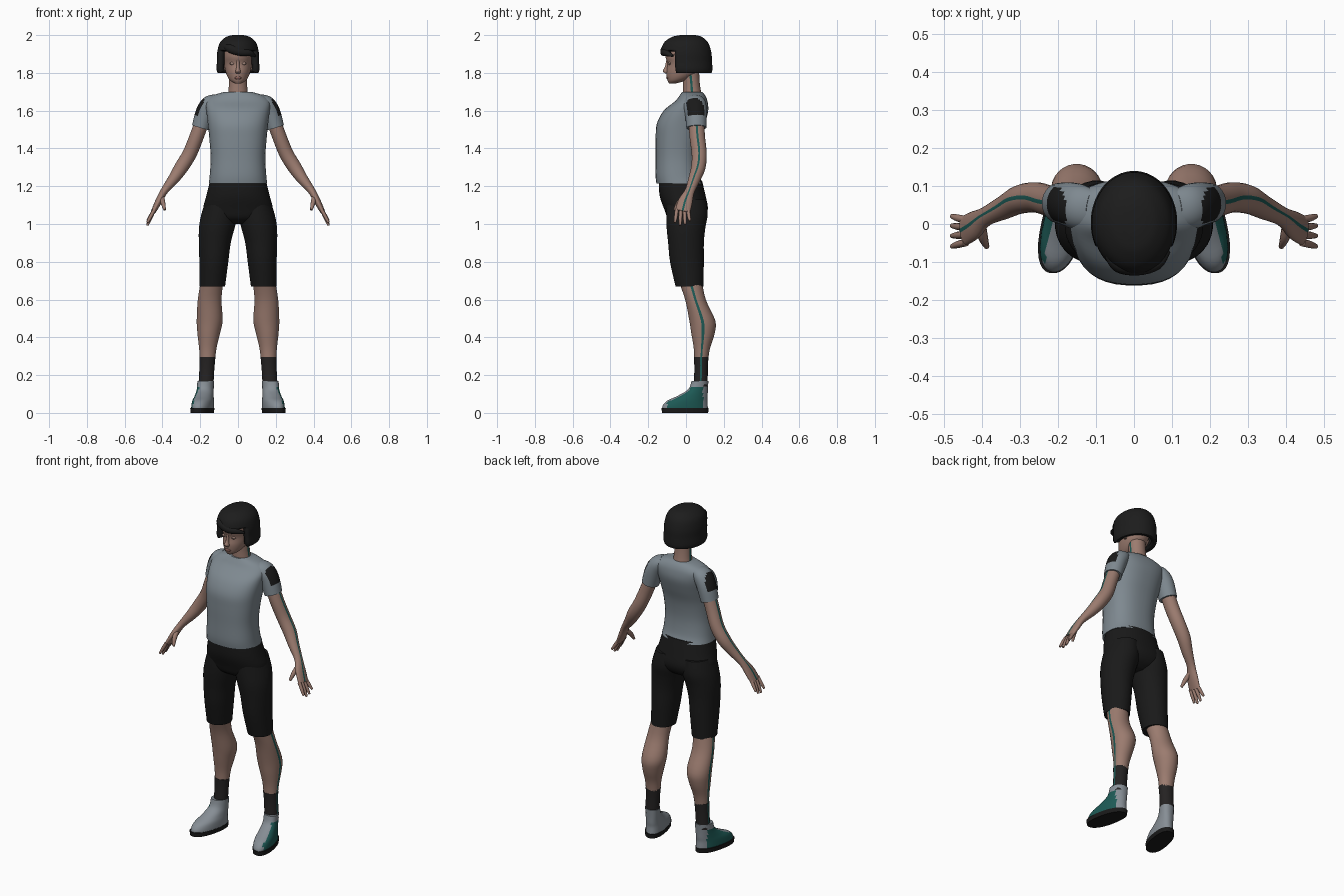
import bpy, bmesh
from math import cos, sin, pi, copysign, radians
from mathutils import Vector

if "Cube" in bpy.data.objects:
    bpy.data.objects.remove(bpy.data.objects["Cube"], do_unlink=True)


def material(name, red, green, blue):
    mat = bpy.data.materials.new(name)
    mat.use_nodes = True
    colour = (red, green, blue, 1)
    mat.diffuse_color = colour
    mat.node_tree.nodes["Principled BSDF"].inputs["Base Color"].default_value = colour
    return mat


skin = material("skin", .33, .2, .16)
eyelid = material("eyelid", .38, .25, .21)
lip = material("lip", .25, .12, .1)
grey_cloth = material("grey cloth", .21, .25, .28)
black_cloth = material("black cloth", .01, .01, .01)
hair_black = material("hair black", .012, .012, .012)
sock_black = material("sock black", .018, .016, .016)
teal = material("teal", .012, .1, .09)
shoe_grey = material("shoe grey", .24, .27, .3)


def smooth_rings(rings, steps):
    """Catmull-Rom interpolation of (x, y, z, half width, half depth) rings."""
    pts = [Vector(r) / 100 for r in rings]
    pts = [pts[0]] + pts + [pts[-1]]
    out = []
    for a, b, c, d in zip(pts, pts[1:], pts[2:], pts[3:]):
        for k in range(steps):
            t = k / steps
            out.append(b + (c - a) * (t / 2) + (a * 2 - b * 5 + c * 4 - d) * (t * t / 2)
                       + (b * 3 - a - c * 3 + d) * (t ** 3 / 2))
    return out + [pts[-1]]


def loft(name, rings, mats, side=1, n=24, power=2, level=True, steps=4,
         paint=None, cut=None, skew=0):
    """Skin a tube through rings given in hundredths; side -1 mirrors it."""
    rows = smooth_rings(rings, steps)
    bm = bmesh.new()
    loops = []
    for i, row in enumerate(rows):
        centre = row.xyz
        u, v = Vector((1, 0, 0)), Vector((0, 1, 0))
        if not level:
            along = rows[min(i + 1, len(rows) - 1)].xyz - rows[max(i - 1, 0)].xyz
            u = along.cross(v).normalized()
            v = u.cross(along).normalized()
        loop = []
        for j in range(n):
            a = 2 * pi * (j - .5) / n
            p, q = (copysign(abs(w) ** (2 / power), w) for w in (cos(a), sin(a)))
            co = centre + u * (p * row[3]) + v * (q * row[4])
            co.x += skew * (.07 - co.y)
            loop.append(bm.verts.new(co))
        loops.append(loop)
    column = bm.faces.layers.int.new("column")
    for lo, hi in zip(loops, loops[1:]):
        for j in range(n):
            k = (j + 1) % n
            bm.faces.new((lo[j], lo[k], hi[k], hi[j]))[column] = j
    for cap in (loops[0], loops[-1]):
        bm.faces.new(cap)[column] = -1
    bmesh.ops.recalc_face_normals(bm, faces=bm.faces)
    bm.normal_update()
    if paint:
        for f in bm.faces:
            f.material_index = int(paint(f[column], f.calc_center_median(), f.normal))
    if cut:
        gone = [f for f in bm.faces if cut(f.calc_center_median())]
        bmesh.ops.delete(bm, geom=gone, context="FACES")
    if side < 0:
        for vert in bm.verts:
            vert.co.x = -vert.co.x
        bmesh.ops.reverse_faces(bm, faces=bm.faces)
    bm.faces.layers.int.remove(column)
    mesh = bpy.data.meshes.new(name)
    bm.to_mesh(mesh)
    bm.free()
    for mat in mats:
        mesh.materials.append(mat)
    obj = bpy.data.objects.new(name, mesh)
    bpy.context.collection.objects.link(obj)
    bpy.ops.object.select_all(action="DESELECT")
    obj.select_set(True)
    bpy.context.view_layer.objects.active = obj
    bpy.ops.object.shade_smooth_by_angle(angle=radians(45))
    return obj


def stripe(j, c, normal):
    return j == 0


def sleeve_patch(j, c, normal):
    return normal.x > .62 and 1.575 < c.z < 1.67


def shoe_panel(j, c, normal):
    return normal.x > .55 and c.z < .14 and -.1 < c.y < .09


def face_opening(c):
    fringe = 1.9 + .35 * abs(c.x + .01) - .2 * c.x
    return c.z < 1.8005 or (c.y < -.052 and c.z < min(fringe, 1.915))


# Head and neck
loft("neck", [(0, 4, 164, 6.5, 5.5), (0, 3.2, 170, 5.2, 4.8), (0, 2.7, 176, 4.8, 4.5),
              (0, 2, 182, 5, 5)], [skin, teal], paint=lambda j, c, m: j in (0, 12))
loft("head", [(0, -7, 174.5, 1.8, 2), (0, -5, 175.8, 4, 4.7), (0, -3, 178, 5.6, 7.2),
              (0, -1.2, 181, 6.7, 9.2), (0, 0, 185, 7.4, 9.8), (0, 0, 189, 7.8, 11),
              (0, 0, 194, 7.2, 10), (0, 0, 197, 4, 6)], [skin], n=32)
loft("nose", [(0, -9.6, 187, .7, .8), (0, -10, 183, .9, 1.3), (0, -10.6, 181, 1.4, 1.8),
              (0, -9.9, 179.7, 1.2, 1)], [skin], n=12)
loft("lips", [(0, -9.4, 176.6, 1, .7), (0, -9.5, 177.3, 2, 1), (0, -9.6, 178.2, .9, .8)],
     [lip], n=12)

# Bobbed hair, open in front of the face
hair = loft("hair", [(0, 1, 200, 3, 4), (0, .5, 199, 6.3, 8), (0, 0, 196, 9.6, 11.7),
                     (0, 0, 191, 11, 13.4), (0, .2, 186, 11.2, 13.6), (0, .4, 182, 11.4, 13.6),
                     (0, .6, 180, 10.8, 13)], [hair_black], n=48, steps=6, cut=face_opening)
shell = hair.modifiers.new("thickness", "SOLIDIFY")
shell.thickness = .03
shell.offset = -1

# Swept fringe lock
loft("fringe_lock", [(-7, -8, 194, 1, 1), (-4, -11, 192.8, 2.3, 1.8), (1, -12, 191, 2, 1.6),
                     (6, -10.5, 190.5, 1.7, 1.6), (9, -7, 189, .5, .8)],
     [hair_black], n=12, level=False)

# Shirt body and shorts seat
loft("shirt_body", [(0, -3.5, 121.5, 15.5, 12.2), (0, -4.5, 126, 15, 11.7),
                    (0, -4.8, 135, 14.5, 11.3), (0, -4.2, 145, 15.2, 11.9),
                    (0, -2.7, 153, 16, 12.8), (0, 0, 160, 16.8, 11.8),
                    (0, 2.8, 165, 17, 8.6), (0, 3.4, 168, 13.5, 6.8),
                    (0, 3.2, 169.8, 7.8, 5.4)], [grey_cloth], n=36, power=2.4)
loft("shorts_seat", [(0, -3, 123, 14.8, 11.5), (0, -1.8, 115, 16.8, 12.2),
                     (0, 0, 108, 18.3, 11.6), (0, 0, 103, 15, 9.5), (0, 0, 100, 8, 5)],
     [black_cloth], n=36, power=2.2)

for side, label in ((1, "left_"), (-1, "right_")):
    # Eye and ear
    loft(label + "eyelid", [(3, -8.6, 184.2, .6, .4), (3, -8.7, 185, 1.6, .8),
                            (3, -8.6, 185.8, .6, .4)], [eyelid], side, n=10)
    loft(label + "ear", [(7, 1, 181, .6, .8), (7.7, 1.5, 184, .9, 1.7),
                         (7.5, 1.8, 187, .5, 1)], [skin], side, n=10)

    # Sleeve, with a dark shoulder patch
    loft(label + "sleeve", [(11, 4, 166, 3, 5), (14.5, 4.5, 163.5, 4.8, 6),
                            (17.2, 5.2, 159, 5.2, 5.8), (19.7, 5.5, 151, 4.8, 5.3)],
         [grey_cloth, black_cloth], side, n=32, level=False, steps=6, paint=sleeve_patch)

    # Arm and palm, with a stripe down the outside
    loft(label + "arm", [(18, 5.3, 157, 3.8, 4.2), (22, 6, 146, 3.8, 4.1),
                         (25.7, 7, 137, 3.8, 4), (30, 6.5, 130, 3.7, 3.8),
                         (34, 4.5, 124, 3, 3.2), (39, 2, 117.5, 2, 2.6),
                         (42, -.3, 112, 1.8, 3.8), (44.8, -1.8, 106.5, 1.3, 4)],
         [skin, teal], side, level=False, paint=stripe)

    # Fingers and thumb
    for finger, spread, reach in (("index", -3.1, 6), ("middle", -1, 7.5),
                                  ("ring", 1, 7), ("little", 2.9, 5)):
        y = spread - 1.8
        loft(label + finger + "_finger",
             [(44.3, y, 107.5, 1, 1), (46.5, y + spread / 6, 106.5 - reach / 2, .95, .95),
              (48, y + spread / 3, 106.7 - reach, .6, .6)], [skin], side, n=10, level=False)
    loft(label + "thumb", [(40.5, .5, 115, 1.4, 1.4), (39.8, -3.5, 111.5, 1.3, 1.4),
                           (38.8, -6, 107.5, .7, .7)], [skin], side, n=10, level=False)

    # Shorts leg
    loft(label + "shorts_leg", [(9, .2, 113, 8, 10.5), (9.8, .5, 105, 9.7, 11),
                                (11.2, 0, 98, 9.5, 10.3), (12.3, 0, 90, 8.5, 9.5),
                                (12.8, .5, 80, 7.7, 9), (13.6, 1.8, 67, 6.8, 7.4)],
         [black_cloth], side, n=28)

    # Lower leg and sock, with the stripe carried down
    loft(label + "lower_leg", [(13.7, 2.2, 70, 6, 6.2), (15, 5, 60, 6.3, 5.5),
                               (15, 8.6, 49, 6.9, 6.9), (15.5, 9, 42, 6, 6.2),
                               (16, 8.4, 34, 4.6, 4.3), (16.2, 8, 27, 4, 3.6)],
         [skin, teal], side, n=28, paint=stripe)
    loft(label + "sock", [(16.2, 8, 29.5, 4.3, 3.9), (16.5, 8, 23, 4, 3.6),
                          (17, 7.7, 14, 4, 3.8)], [sock_black, teal], side, paint=stripe)

    # Ankle shoe and sole, toes turned out
    loft(label + "shoe", [(17.2, -.5, 2, 5.4, 12.2), (17.2, -.4, 4, 5.4, 11.9),
                          (17.2, .7, 6.5, 5.2, 10.6), (17.2, 3.5, 9, 4.7, 8),
                          (17.2, 6.4, 12.5, 4.3, 5.2), (17.2, 7.4, 17, 4.3, 4.5)],
         [shoe_grey, teal], side, n=32, power=2.2, paint=shoe_panel, skew=.2)
    loft(label + "sole", [(17.4, -.5, 0, 5.5, 12.3), (17.4, -.5, 2.6, 5.7, 12.5)],
         [black_cloth], side, n=32, power=2.3, steps=1, skew=.2)
